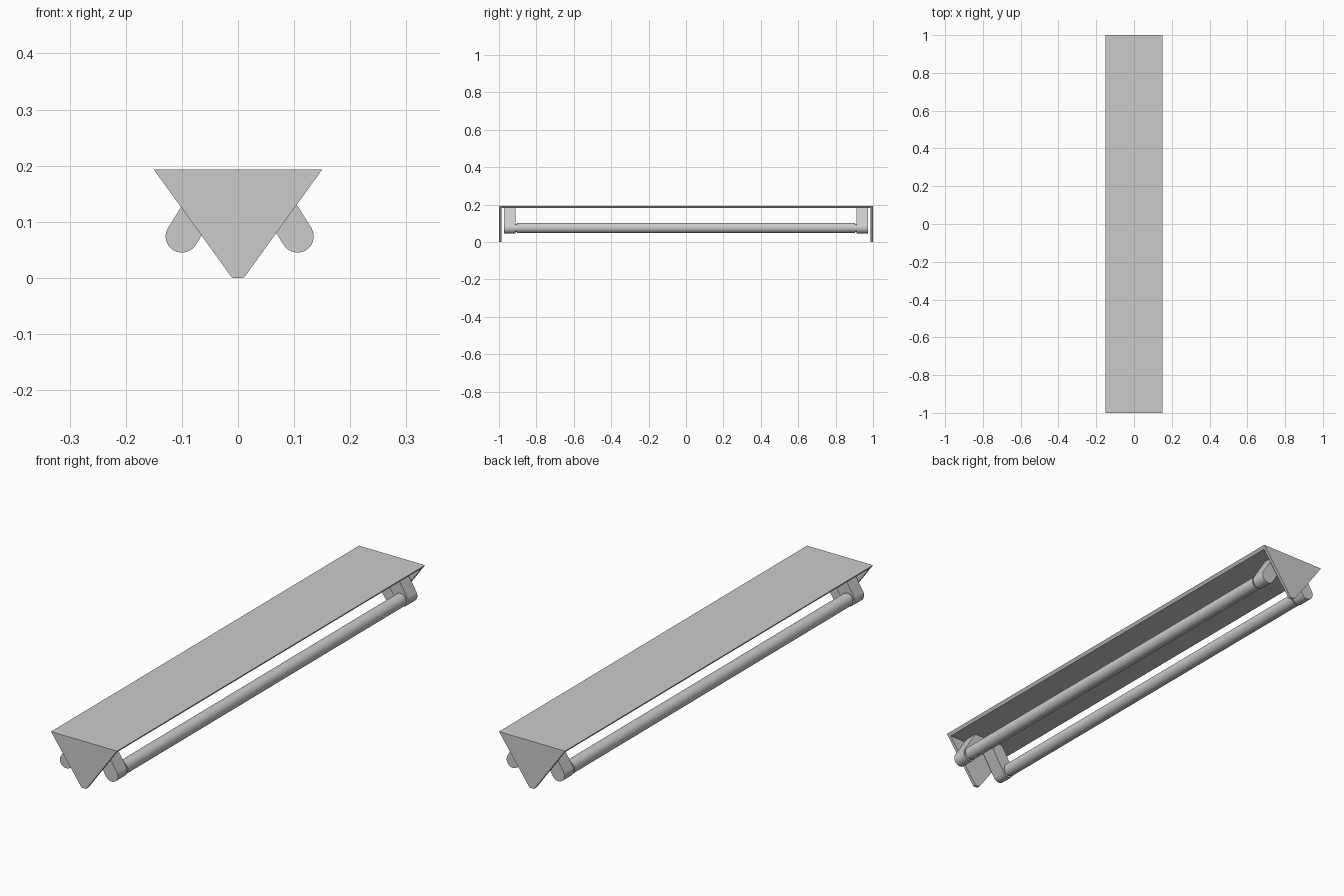
import bpy, bmesh, math
from mathutils import Vector

if "Cube" in bpy.data.objects:
    bpy.data.objects.remove(bpy.data.objects["Cube"])

TOP, PLATE_Z = 0.193, 0.181      # top face and underside of the cover
WALL = 0.013
LAMPS = ((-0.1, 1, "left"), (0.106, -1, "right"))
LAMP_Z = 0.074


def finish(name, bm, smooth=False):
    bmesh.ops.recalc_face_normals(bm, faces=bm.faces)
    me = bpy.data.meshes.new(name)
    bm.to_mesh(me)
    bm.free()
    ob = bpy.data.objects.new(name, me)
    bpy.context.collection.objects.link(ob)
    if smooth:
        bpy.ops.object.select_all(action='DESELECT')
        ob.select_set(True)
        bpy.context.view_layer.objects.active = ob
        bpy.ops.object.shade_smooth_by_angle(angle=math.radians(35))
    return ob


def extrude_y(name, profile, y0, y1, smooth=False):
    """Extrude an (x, z) outline between two y positions."""
    bm = bmesh.new()
    face = bm.faces.new([bm.verts.new((x, y0, z)) for x, z in profile])
    res = bmesh.ops.extrude_face_region(bm, geom=[face])
    verts = [g for g in res["geom"] if isinstance(g, bmesh.types.BMVert)]
    bmesh.ops.translate(bm, verts=verts, vec=(0, y1 - y0, 0))
    return finish(name, bm, smooth)


def circle(cx, cz, r, n=32):
    return [(cx + r * math.cos(2 * math.pi * i / n),
             cz + r * math.sin(2 * math.pi * i / n)) for i in range(n)]


def socket_profile(cx, lean, r=0.029, n=14):
    """Leaning holder: round at the lamp, cut flat under the cover."""
    d = Vector((0.53 * lean, 0.848)).normalized()
    base = math.atan2(d.y, d.x)
    arc = [(cx + r * math.cos(base + math.pi / 2 + math.pi * i / n),
            LAMP_Z + r * math.sin(base + math.pi / 2 + math.pi * i / n))
           for i in range(n + 1)]
    ends = []
    for x, z in (arc[-1], arc[0]):
        ends.append((x + d.x / d.y * (PLATE_Z - z), PLATE_Z))
    return arc + ends


# Cover plate, its long edges following the slope of the end plates
extrude_y("cover_plate", [(-0.15, TOP), (0.15, TOP), (0.141, PLATE_Z), (-0.141, PLATE_Z)],
          -1 + WALL, 1 - WALL)

for s, end in ((-1, "front"), (1, "back")):
    # Tapered end plate with a small softened tip
    extrude_y(end + "_end_plate",
              [(-0.15, TOP), (0.15, TOP), (0.012, 0.002), (0.009, 0),
               (-0.009, 0), (-0.012, 0.002)], s, s * (1 - WALL))
    for cx, lean, side in LAMPS:
        # Lamp holder and the thin neck joining it to the tube
        extrude_y(f"{end}_{side}_socket", socket_profile(cx, lean),
                  s * 0.972, s * 0.912, True)
        extrude_y(f"{end}_{side}_tube_neck", circle(cx, LAMP_Z, 0.022),
                  s * 0.914, s * 0.90, True)

# Lamp tubes
for cx, lean, side in LAMPS:
    extrude_y(side + "_tube", circle(cx, LAMP_Z + 0.001, 0.027), -0.904, 0.904, True)
